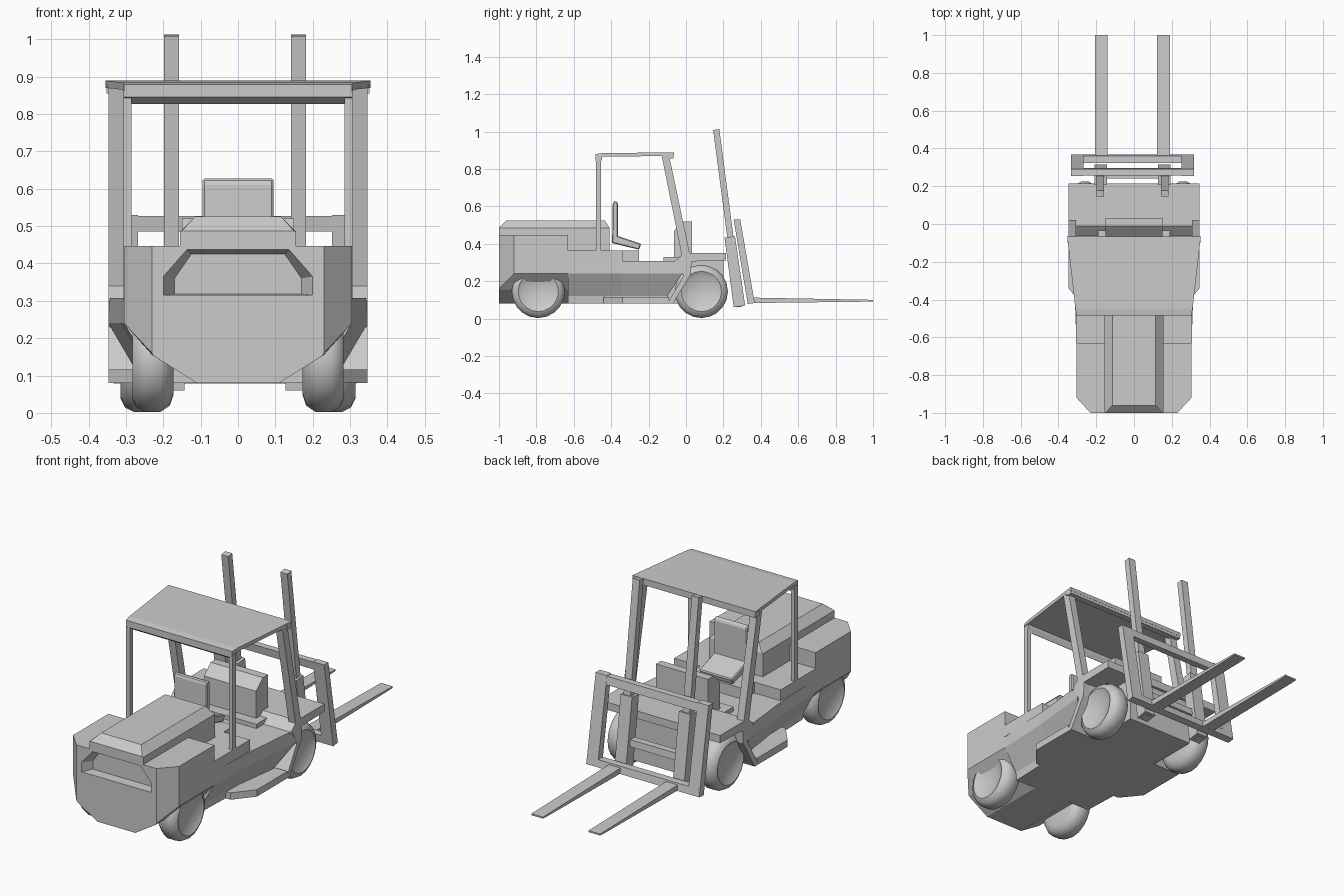
import bpy, bmesh, math

if "Cube" in bpy.data.objects:
    bpy.data.objects.remove(bpy.data.objects["Cube"])

def finish(name, bm):
    bmesh.ops.recalc_face_normals(bm, faces=bm.faces)
    me = bpy.data.meshes.new(name)
    bm.to_mesh(me)
    bm.free()
    ob = bpy.data.objects.new(name, me)
    bpy.context.collection.objects.link(ob)
    return ob

def loft(name, rings):
    """Skin a list of equal-length closed rings and cap both ends."""
    bm = bmesh.new()
    vs = [[bm.verts.new(p) for p in r] for r in rings]
    n = len(vs[0])
    for a, b in zip(vs, vs[1:]):
        for i in range(n):
            bm.faces.new((a[i], a[(i + 1) % n], b[(i + 1) % n], b[i]))
    bm.faces.new(vs[0])
    bm.faces.new(vs[-1])
    return finish(name, bm)

def side(name, prof, x0, x1):
    """Extrude a (y, z) profile from x0 to x1."""
    return loft(name, [[(x, y, z) for y, z in prof] for x in (x0, x1)])

def box(name, x0, x1, y0, y1, z0, z1):
    return side(name, [(y0, z0), (y1, z0), (y1, z1), (y0, z1)], x0, x1)

def sym(y, half):
    """Closed symmetric ring at y from right-half (x, z) points, top to bottom."""
    return [(x, y, z) for x, z in half] + [(-x, y, z) for x, z in reversed(half)]

def pair(name, prof, x0, x1, c=0.0):
    for s, tag in ((1, "right"), (-1, "left")):
        side(f"{name}_{tag}", prof, c + s * x0, c + s * x1)

# counterweight with chamfered corners and sloped underside
full = [(.305, .447), (.305, .24), (.23, .155), (.11, .08)]
tail = [(.23, .447), (.23, .16), (.225, .152), (.11, .08)]
weight = loft("counterweight", [sym(-1, tail), sym(-.92, full), sym(-.63, full)])

# recessed grille cut in the tail
outer = [(.2, .315), (.2, .365), (.137, .437)]
inner = [(.17, .318), (.17, .36), (.125, .425)]
cutter = loft("grille_cutter", [sym(-1.0005, outer), sym(-.95, inner)])
cutter.hide_render = True
cutter.hide_viewport = True
mod = weight.modifiers.new("grille", "BOOLEAN")
mod.object = cutter
mod.operation = 'DIFFERENCE'
mod.solver = 'EXACT'

# engine hood
def hood(y, w, wt, zt):
    return sym(y, [(wt, zt), (w, .485), (w, .44 if y < -.9 else .3)])
loft("engine_hood", [
    sym(-1, [(.15, .487), (.155, .485), (.155, .447)]),
    sym(-.96, [(.115, .525), (.155, .485), (.155, .447)]),
    sym(-.435, [(.115, .525), (.155, .485), (.155, .447)]),
    sym(-.41, [(.15, .487), (.155, .485), (.155, .447)])])
box("hood_base", -.155, .155, -.64, -.41, .35, .447)

# chassis, widening towards the front
def chassis(y, w, yb):
    r = sym(y, [(w, .308), (w, .24), (w - .07, .12), (w - .075, .08)])
    return [(x, yy if z > .2 else yb, z) for x, yy, z in r]
loft("chassis", [chassis(-.63, .305, -.63), chassis(-.34, .315, -.34),
                 chassis(-.02, .347, -.1)])
box("chassis_nose", -.19, .19, -.12, .2, .08, .33)
box("engine_platform", -.307, .307, -.63, -.34, .3, .365)
box("seat_base", -.155, .155, -.36, -.25, .3, .365)

# entry steps with tapered rear
for s in (1, -1):
    loft("step_" + ("right" if s > 0 else "left"),
         [[(s * x, y, z) for x, y in
           ((.2, -.44), (.265, -.44), (.347, -.34), (.347, -.09), (.2, -.09))]
          for z in (.08, .116)])

# front deck and mudguards
side("front_deck", [(-.07, .3), (-.01, .35), (.215, .35), (.215, .31), (0, .305)], -.347, .347)
pair("mudguard", [(-.1, .08), (-.07, .08), (.025, .235), (.03, .31), (.0, .345),
                  (-.05, .305), (-.012, .23)], .19, .347)

# dashboard
side("dashboard", [(-.065, .3), (-.065, .47), (-.01, .52), (.033, .52), (.033, .3)], -.15, .15)

# seat
seat = [side("seat_cushion", [(-.4, .405), (-.25, .368), (-.24, .4), (-.375, .445)], -.095, .095),
        side("seat_back", [(-.395, .4), (-.365, .42), (-.363, .615), (-.372, .627),
                           (-.386, .627), (-.392, .61)], -.095, .095)]
for ob in seat:
    b = ob.modifiers.new("soft_edge", "BEVEL")
    b.width, b.segments = .005, 1

# wheels: lathe round the x axis
tyre = [(-.055, .0), (-.055, .095), (-.045, .125), (-.02, .142), (.022, .142),
        (.045, .13), (.056, .108), (.042, .085), (.034, .0)]
for nm, cx, cy in (("rear_wheel", .227, -.79), ("front_wheel", .258, .082)):
    for s in (1, -1):
        bm = bmesh.new()
        vs = [bm.verts.new((s * (cx + o), cy, .145 + r)) for o, r in tyre]
        es = [bm.edges.new(p) for p in zip(vs, vs[1:])]
        bmesh.ops.spin(bm, geom=vs + es, cent=(0, cy, .145), axis=(1, 0, 0),
                       angle=2 * math.pi, steps=20, use_duplicate=False)
        bmesh.ops.remove_doubles(bm, verts=bm.verts, dist=1e-4)
        ob = finish(nm + ("_right" if s > 0 else "_left"), bm)
        bpy.ops.object.select_all(action='DESELECT')
        ob.select_set(True)
        bpy.context.view_layer.objects.active = ob
        bpy.ops.object.shade_smooth_by_angle(angle=math.radians(40))

# overhead guard: pillars, roof and its end beams
pair("rear_pillar", [(-.482, .36), (-.455, .36), (-.455, .86), (-.482, .86)], .285, .307)
pair("front_pillar", [(-.015, .3), (.03, .3), (-.09, .87), (-.13, .87)], .307, .347)
loft("roof", [sym(-.485, [(.305, .879), (.305, .86)]),
              sym(-.45, [(.31, .884), (.31, .865)]),
              sym(-.065, [(.354, .889), (.354, .87)])])
side("roof_rear_beam", [(-.485, .875), (-.485, .845), (-.46, .827), (-.45, .85), (-.45, .875)],
     -.305, .305)
side("roof_front_beam", [(-.1, .88), (-.1, .855), (-.066, .855), (-.066, .88)], -.352, .352)

# mast: uprights, outer channels and crossbar (tilted back)
C = -.008
pair("mast_upright", [(.145, 1.008), (.178, 1.013), (.303, .065), (.27, .06)], .15, .19, C)
pair("mast_channel", [(.206, .433), (.262, .44), (.316, .07), (.255, .06)], .135, .2, C)
side("mast_crossbar", [(.245, .19), (.28, .19), (.276, .225), (.24, .225)], C - .14, C + .14)

# fork carriage frame
pair("carriage_post", [(.255, .53), (.29, .53), (.367, .085), (.33, .078)], .26, .325, C)
side("carriage_top_bar", [(.256, .527), (.29, .527), (.297, .485), (.263, .485)], C - .325, C + .325)
side("carriage_bottom_bar", [(.323, .12), (.361, .12), (.368, .083), (.33, .078)], C - .325, C + .325)

# forks
pair("fork", [(.35, .112), (1, .1), (1, .092), (.95, .09), (.35, .083)], .131, .198, C)
